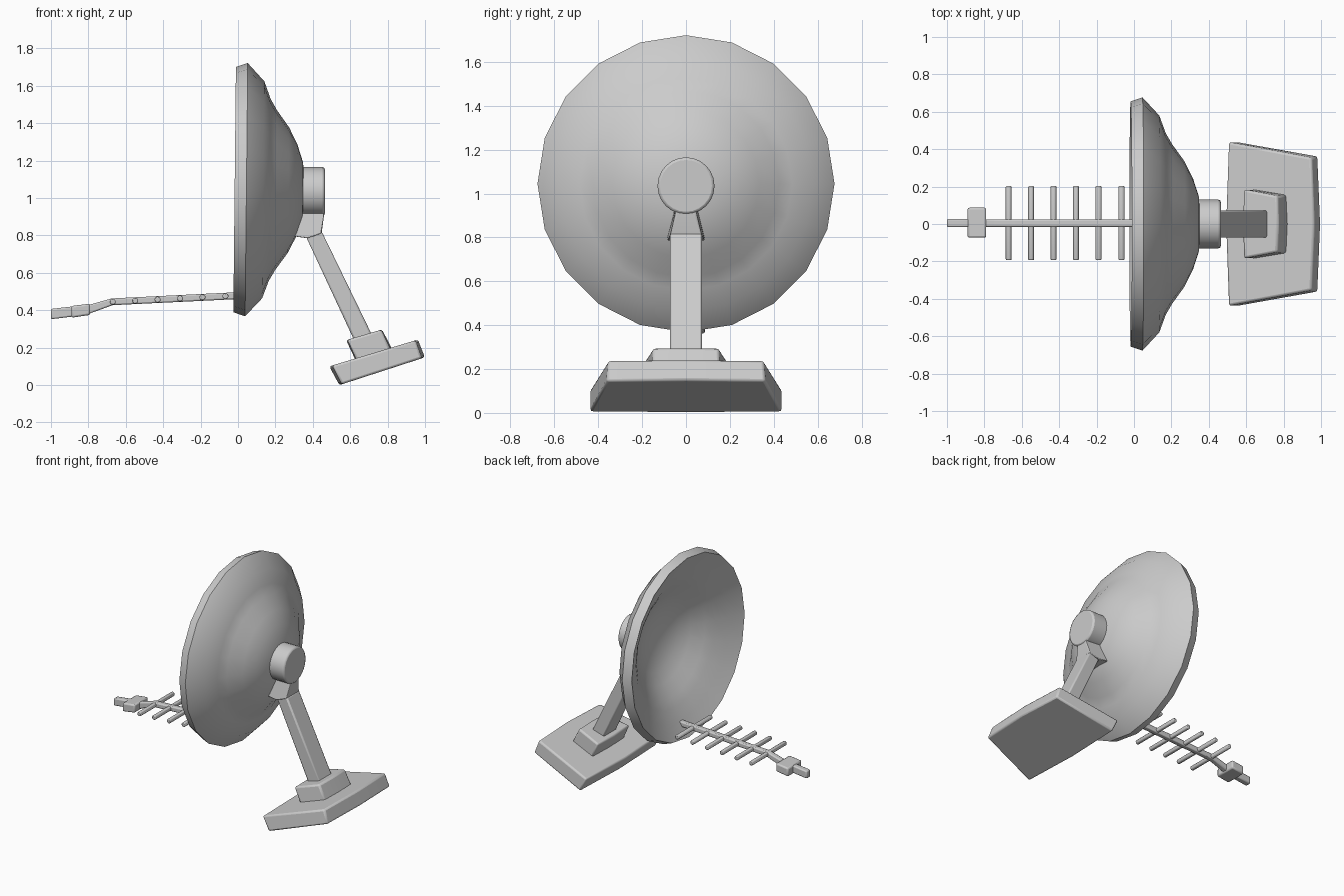
import bpy, bmesh, math
from mathutils import Matrix

if "Cube" in bpy.data.objects:
    bpy.data.objects.remove(bpy.data.objects["Cube"])


def finish(name, bm, bevel=0.0, angle=30):
    bmesh.ops.recalc_face_normals(bm, faces=bm.faces)
    me = bpy.data.meshes.new(name)
    bm.to_mesh(me)
    bm.free()
    ob = bpy.data.objects.new(name, me)
    bpy.context.collection.objects.link(ob)
    if bevel:
        m = ob.modifiers.new("bevel", 'BEVEL')
        m.width, m.segments, m.limit_method = bevel, 2, 'ANGLE'
    bpy.ops.object.select_all(action='DESELECT')
    ob.select_set(True)
    bpy.context.view_layer.objects.active = ob
    bpy.ops.object.shade_smooth_by_angle(angle=math.radians(angle))
    return ob


def lathe_x(name, profile, sides, z, bevel=0.0):
    """Revolve (x, radius) points around an axis along x; zero radius closes an end."""
    bm = bmesh.new()
    rings = []
    for x, r in profile:
        if r == 0:
            rings.append([bm.verts.new((x, 0, 0))] * sides)
        else:
            rings.append([bm.verts.new((x, r * math.sin(i * math.tau / sides),
                                        r * math.cos(i * math.tau / sides)))
                          for i in range(sides)])
    for a, b in zip(rings, rings[1:]):
        for i in range(sides):
            j = (i + 1) % sides
            bm.faces.new(list(dict.fromkeys((a[i], a[j], b[j], b[i]))))
    ob = finish(name, bm, bevel)
    ob.location.z = z
    return ob


def prism(name, pts, bevel=0.01, y=0.0, bow=0.0):
    """Side profile of (x, z, half width), mirrored across y; bow pulls the ends in."""
    bm = bmesh.new()
    cx = sum(p[0] for p in pts) / len(pts)
    sections = []
    for s in ((-1, 0, 1) if bow else (-1, 1)):
        k = -bow * abs(s)
        sections.append([bm.verts.new((x + k * (x - cx), y + s * w, z + 0.3 * k * (x - cx)))
                         for x, z, w in pts])
    bm.faces.new(sections[0])
    bm.faces.new(sections[-1][::-1])
    for a, b in zip(sections, sections[1:]):
        for i in range(len(pts)):
            j = (i + 1) % len(pts)
            bm.faces.new((a[i], a[j], b[j], b[i]))
    return finish(name, bm, bevel)


# Dish: outer shell, rim, then inner bowl
dish = lathe_x("dish", [
    (0.36, 0), (0.355, 0.06), (0.346, 0.15), (0.315, 0.245), (0.27, 0.335),
    (0.205, 0.425), (0.17, 0.485), (0.135, 0.58), (0.045, 0.677), (-0.018, 0.656),
    (0.04, 0.55), (0.085, 0.46), (0.122, 0.40),
    (0.18, 0.315), (0.225, 0.235), (0.255, 0.14), (0.267, 0.06), (0.27, 0)], 20, 1.045)
dish.rotation_euler.y = math.radians(0.6)

# Hub behind the dish
hub = lathe_x("hub", [(0.32, 0), (0.32, 0.13), (0.464, 0.13), (0.464, 0)], 24, 1.035, 0.012)

# Neck bracket and leg
prism("neck_bracket", [(0.33, 0.96, 0.045), (0.46, 0.95, 0.045), (0.459, 0.90, 0.045),
                       (0.447, 0.81, 0.072), (0.37, 0.785, 0.085), (0.30, 0.795, 0.085)], 0.005)
prism("leg", [(0.365, 0.79, 0.073), (0.448, 0.82, 0.073),
              (0.725, 0.25, 0.073), (0.63, 0.22, 0.073)], 0.01)

# Tilted, tapered foot with slightly bowed edges
prism("foot_block", [(0.63, 0.13, 0.185), (0.825, 0.19, 0.155),
                     (0.77, 0.297, 0.15), (0.578, 0.24, 0.185)], 0.012, 0, 0.06)
prism("foot_plate", [(0.542, 0.0, 0.438), (0.999, 0.148, 0.362),
                     (0.962, 0.243, 0.354), (0.488, 0.10, 0.438)], 0.012, 0, 0.06)

# Antenna boom with a bent end
W = 0.02
prism("antenna_boom", [(0.07, 0.463, W), (0.07, 0.5, W), (-0.675, 0.463, W), (-0.80, 0.428, W),
                       (-0.80, 0.38, W), (-0.67, 0.427, W)], 0.008, 0.005)
prism("antenna_collar", [(-0.79, 0.375, 0.08), (-0.79, 0.435, 0.08),
                         (-0.89, 0.423, 0.08), (-0.89, 0.36, 0.08)], 0.01, 0.007)
prism("antenna_tip", [(-0.85, 0.37, 0.022), (-0.85, 0.424, 0.022),
                      (-1.0, 0.407, 0.022), (-1.0, 0.352, 0.022)], 0.008, 0.005)

# Antenna cross bars
for i, x in enumerate((-0.67, -0.55, -0.43, -0.31, -0.19, -0.067)):
    bm = bmesh.new()
    bmesh.ops.create_cone(bm, cap_ends=True, segments=10, radius1=0.017, radius2=0.017, depth=0.395,
                          matrix=Matrix.Translation((x, 0.005, 0.445 + 0.05 * (x + 0.67)))
                          @ Matrix.Rotation(math.pi / 2, 4, 'X'))
    finish(f"antenna_bar_{i + 1}", bm, 0.007, 40)
